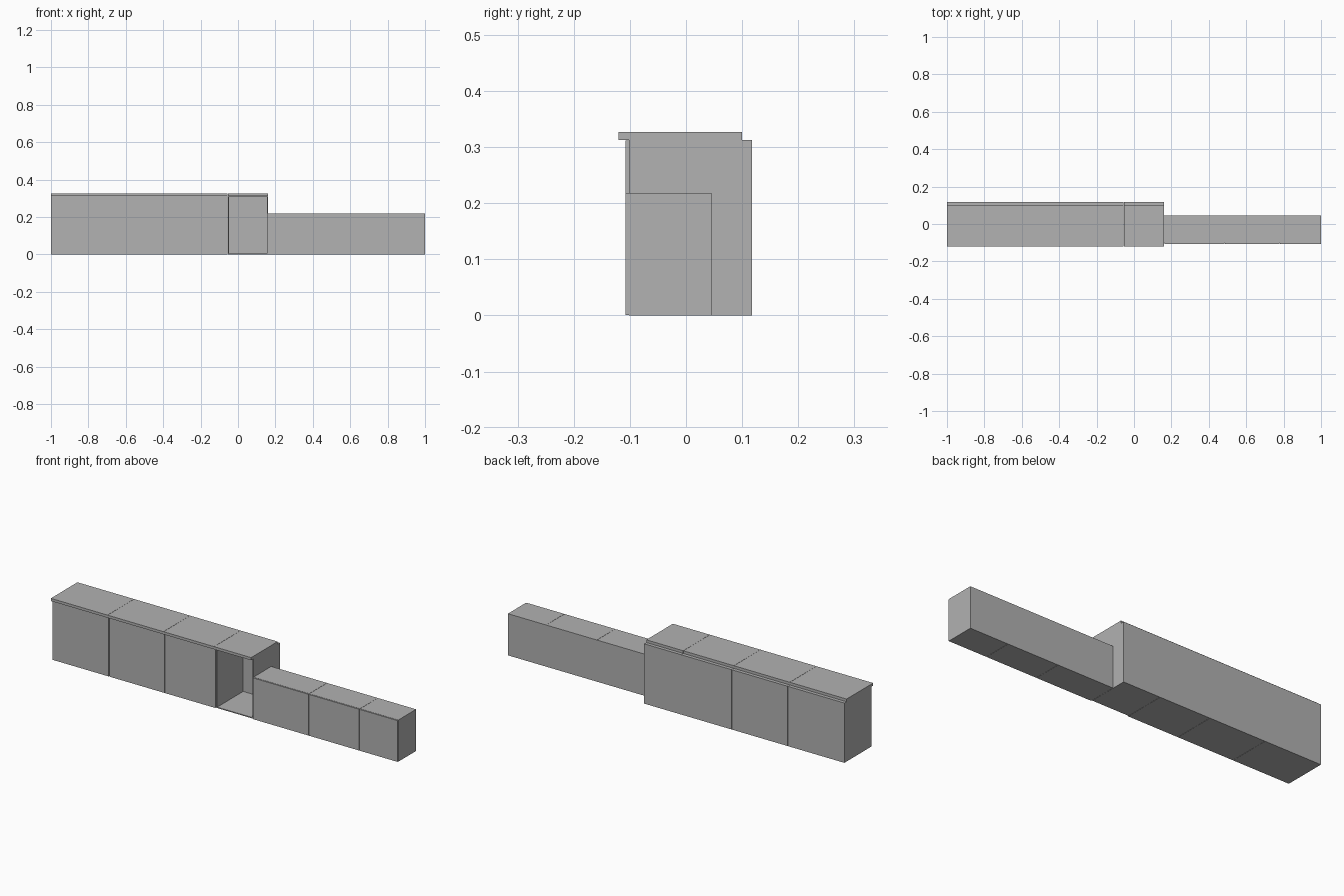
import bpy

default = bpy.data.objects.get("Cube")
if default:
    bpy.data.objects.remove(default, do_unlink=True)

# One plain grey for everything
grey = bpy.data.materials.new("plain grey")
grey.use_nodes = True
COLOUR = (0.445, 0.445, 0.445, 1)
grey.diffuse_color = COLOUR
grey.node_tree.nodes["Principled BSDF"].inputs["Base Color"].default_value = COLOUR

BOARD = 0.005
GAP = 0.001
FRONT = -0.102
DOOR_FRONT = -0.108


def board(name, x, y, z):
    """Axis-aligned board given as (low, high) ranges."""
    bpy.ops.mesh.primitive_cube_add(size=1, location=[sum(r) / 2 for r in (x, y, z)])
    ob = bpy.context.object
    ob.name = name
    ob.scale = [r[1] - r[0] for r in (x, y, z)]
    bpy.ops.object.transform_apply(location=False, rotation=False, scale=True)
    ob.data.materials.append(grey)
    return ob


def cabinet(name, x0, x1, back, height, door=True):
    """Hollow carcass with an optional flush door."""
    depth = (FRONT, back)
    inner = (x0 + BOARD, x1 - BOARD)
    board(name + "_side_right", (x0, x0 + BOARD), depth, (0, height))
    board(name + "_side_left", (x1 - BOARD, x1), depth, (0, height))
    board(name + "_floor", inner, depth, (0, BOARD))
    board(name + "_ceiling", inner, depth, (height - BOARD, height))
    board(name + "_back", inner, (back - BOARD, back), (BOARD, height - BOARD))
    if door:
        board(name + "_door", (x0 + GAP, x1 - GAP), (DOOR_FRONT, FRONT),
              (GAP, height - GAP))


# Tall run with worktops; the last unit is an open niche
tall = [-1, -0.672, -0.348, -0.055, 0.16]
for i, (a, b) in enumerate(zip(tall, tall[1:])):
    a, b = a + (GAP if i else 0), b
    is_niche = i == len(tall) - 2
    name = "open_cabinet" if is_niche else f"tall_cabinet_{i + 1}"
    cabinet(name, a, b, 0.118, 0.313, door=not is_niche)
    board(name + "_worktop", (a, b), (-0.12, 0.1), (0.313, 0.327))

# Low, shallow run
low = [0.16, 0.484, 0.778, 1]
for i, (a, b) in enumerate(zip(low, low[1:])):
    cabinet(f"low_cabinet_{i + 1}", a + GAP, b, 0.045, 0.218)
